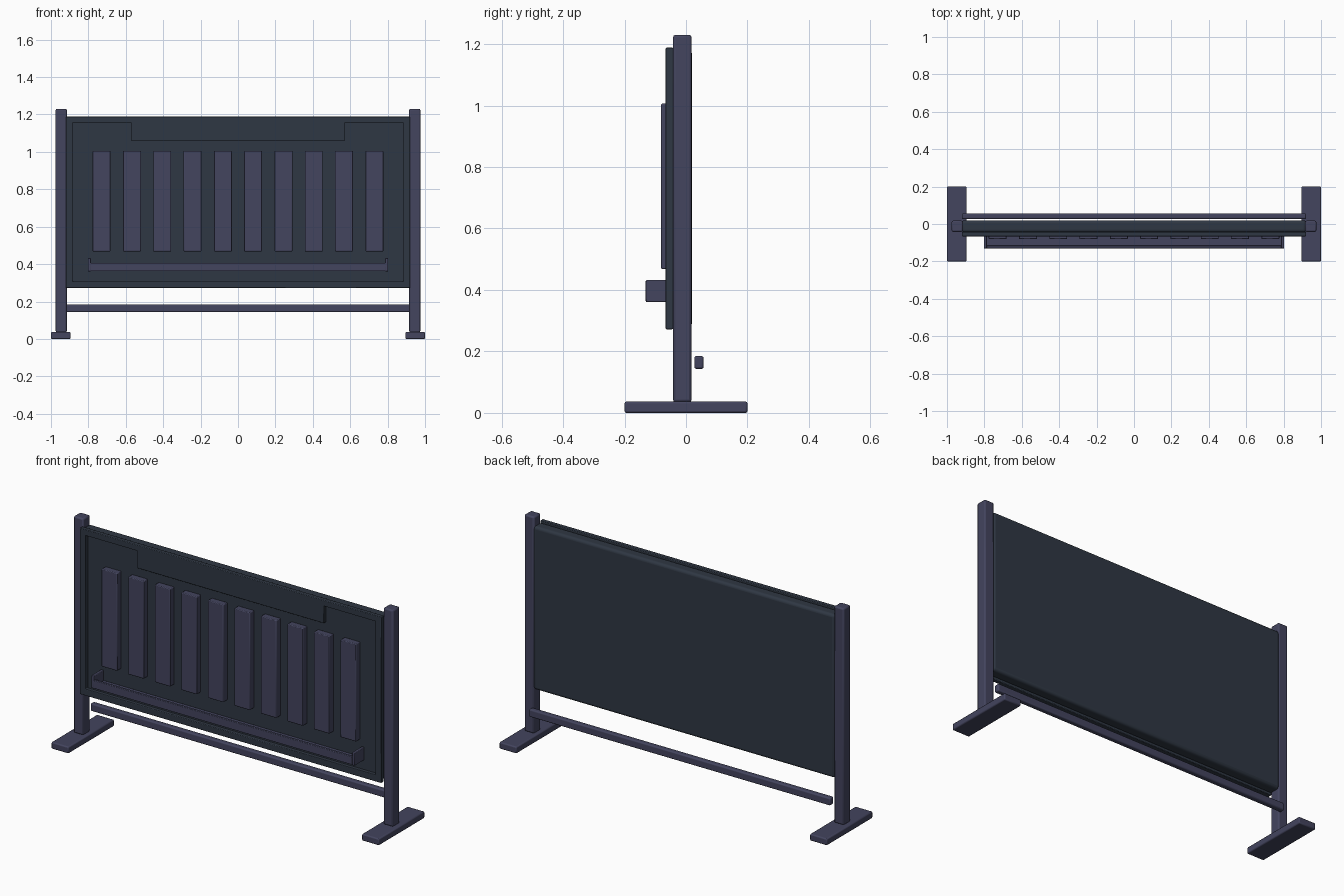
import bpy, bmesh

if "Cube" in bpy.data.objects:
    bpy.data.objects.remove(bpy.data.objects["Cube"])


def material(name, rgb):
    m = bpy.data.materials.new(name)
    m.diffuse_color = (*rgb, 1)
    m.use_nodes = True
    m.node_tree.nodes["Principled BSDF"].inputs["Base Color"].default_value = m.diffuse_color
    return m


DARK = material("dark_panel", (0.028, 0.038, 0.056))
METAL = material("slate_metal", (0.056, 0.058, 0.112))


def finish(ob, mat, bevel, segments=2):
    ob.data.materials.append(mat)
    if bevel:
        mod = ob.modifiers.new("Bevel", 'BEVEL')
        mod.width, mod.segments = bevel, segments
    bpy.ops.object.select_all(action='DESELECT')
    ob.select_set(True)
    bpy.context.view_layer.objects.active = ob
    bpy.ops.object.shade_smooth_by_angle(angle=0.6)
    return ob


def box(name, x, y, z, mat, bevel=0.003, segments=2):
    """Box given as (min, max) along each axis."""
    bpy.ops.mesh.primitive_cube_add(size=1)
    ob = bpy.context.object
    ob.name = name
    for v in ob.data.vertices:
        v.co = [r[0] if c < 0 else r[1] for c, r in zip(v.co, (x, y, z))]
    return finish(ob, mat, bevel, segments)


def extrude_xz(name, outline, y0, y1, mat, bevel):
    """Closed x-z outline extruded from y0 to y1."""
    bm = bmesh.new()
    face = bm.faces.new([bm.verts.new((x, y0, z)) for x, z in outline])
    ext = bmesh.ops.extrude_face_region(bm, geom=[face])
    for v in ext["geom"]:
        if isinstance(v, bmesh.types.BMVert):
            v.co.y = y1
    bmesh.ops.recalc_face_normals(bm, faces=bm.faces)
    mesh = bpy.data.meshes.new(name)
    bm.to_mesh(mesh)
    bm.free()
    ob = bpy.data.objects.new(name, mesh)
    bpy.context.collection.objects.link(ob)
    return finish(ob, mat, bevel)


# Feet and posts on both sides
for side, s in (("left", -1), ("right", 1)):
    span = lambda a, b: tuple(sorted((s * a, s * b)))
    box(side + "_foot", span(0.895, 1.0), (-0.2, 0.2), (0, 0.037), METAL, 0.006)
    box(side + "_post", span(0.915, 0.975), (-0.042, 0.018), (0.035, 1.23), METAL, 0.008)

# Rounded main board and the rear lower rail
box("main_board", (-0.92, 0.92), (-0.045, 0.02), (0.28, 1.18), DARK, 0.015, 4)
box("lower_rail", (-0.92, 0.92), (0.027, 0.057), (0.143, 0.185), METAL, 0.007, 3)

# Raised front frame with a drop-down header, built as two halves
W, w, h = 0.92, 0.885, 0.57
frame = extrude_xz("front_frame", [
    (0, 0.272), (W, 0.272), (W, 1.188), (0, 1.188),
    (0, 1.06), (h, 1.06), (h, 1.155), (w, 1.155), (w, 0.308), (0, 0.308),
], -0.066, -0.042, DARK, 0)
bm = bmesh.new()
bm.from_mesh(frame.data)
seam = [f for f in bm.faces if all(abs(v.co.x) < 1e-5 for v in f.verts)]
bmesh.ops.delete(bm, geom=seam, context='FACES')
bm.to_mesh(frame.data)
bm.free()
frame.modifiers.new("Mirror", 'MIRROR').use_clip = True
bev = frame.modifiers.new("Bevel", 'BEVEL')
bev.width, bev.segments = 0.003, 2

# Row of ten vertical slats
for i in range(10):
    cx = (i - 4.5) * 0.162
    box(f"slat_{i + 1}", (cx - 0.048, cx + 0.048), (-0.081, -0.043),
        (0.468, 1.006), METAL, 0.004)

# Open tray: floor, front lip and raised end caps
box("tray_floor", (-0.8, 0.8), (-0.13, -0.045), (0.362, 0.375), METAL, 0.002)
box("tray_lip", (-0.8, 0.8), (-0.13, -0.115), (0.362, 0.407), METAL, 0.003)
for side, s in (("left", -1), ("right", 1)):
    x = sorted((s * 0.787, s * 0.803))
    box(side + "_tray_end", x, (-0.131, -0.045), (0.361, 0.432), METAL, 0.003)
